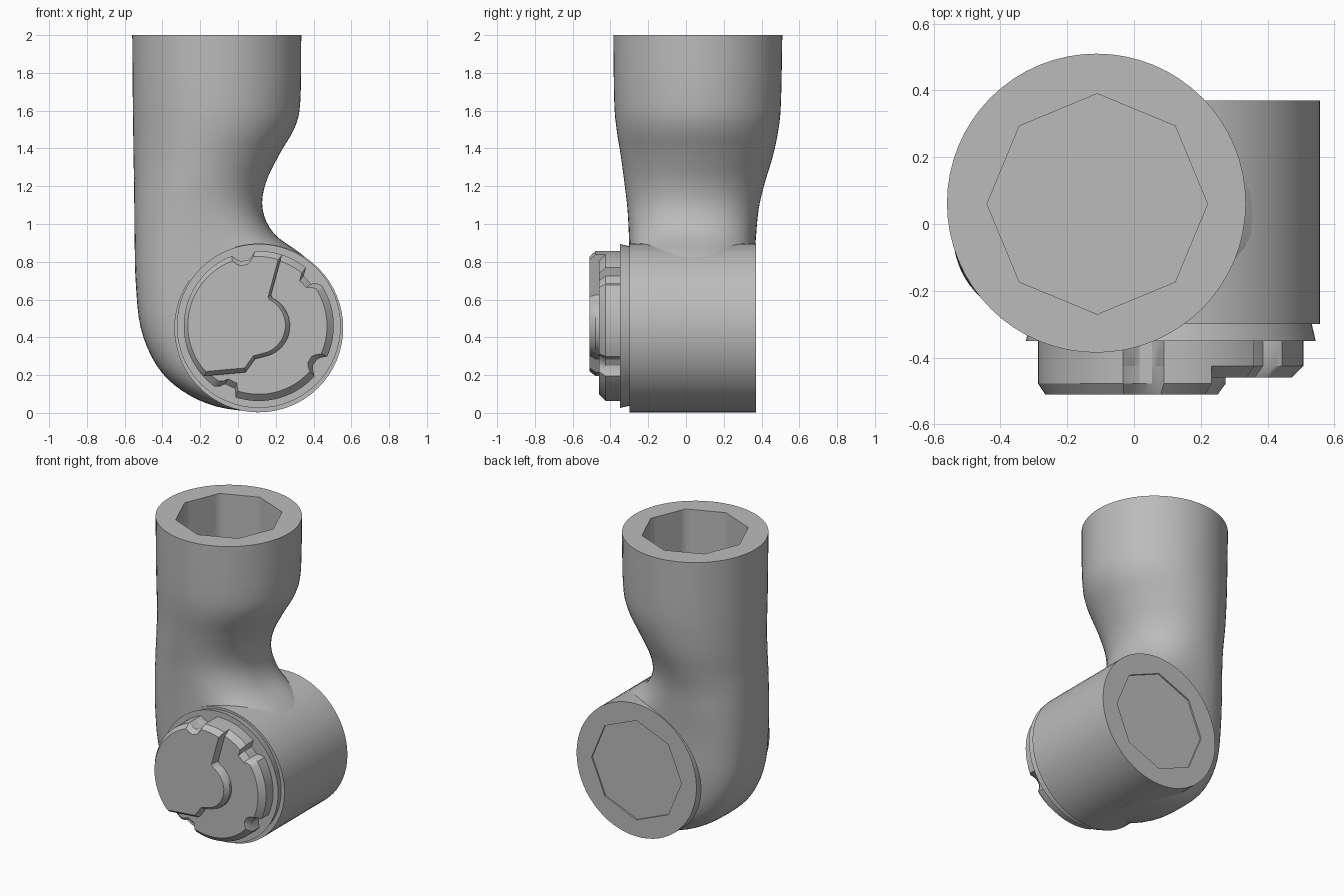
import bpy, bmesh
from math import sin, cos, pi, radians, copysign

cube = bpy.data.objects.get("Cube")
if cube:
    bpy.data.objects.remove(cube, do_unlink=True)

grey = bpy.data.materials.new("plain_grey")
grey.use_nodes = True
grey.diffuse_color = (0.5, 0.5, 0.5, 1)
grey.node_tree.nodes["Principled BSDF"].inputs["Base Color"].default_value = (0.5, 0.5, 0.5, 1)

N = 64
ANGLES = [2 * pi * i / N for i in range(N)]
BARREL = (0.11, 0.45)      # x, z of the horizontal joint
CAP = (0.11, 0.46)         # x, z of the cap and collar


def loft(name, rings, smooth=32):
    """Skin a list of equal-length rings and cap both ends."""
    bm = bmesh.new()
    loops = [[bm.verts.new(p) for p in ring] for ring in rings]
    for a, b in zip(loops, loops[1:]):
        for i in range(len(a)):
            j = (i + 1) % len(a)
            bm.faces.new((a[i], a[j], b[j], b[i]))
    bm.faces.new(loops[0])
    bm.faces.new(loops[-1])
    bmesh.ops.recalc_face_normals(bm, faces=bm.faces)
    mesh = bpy.data.meshes.new(name)
    bm.to_mesh(mesh)
    bm.free()
    mesh.materials.append(grey)
    ob = bpy.data.objects.new(name, mesh)
    bpy.context.collection.objects.link(ob)
    bpy.ops.object.select_all(action='DESELECT')
    ob.select_set(True)
    bpy.context.view_layer.objects.active = ob
    bpy.ops.object.shade_smooth_by_angle(angle=radians(smooth))


def octagon_radius(a, r):
    return r * cos(pi / 8) / cos(a % (pi / 4) - pi / 8)


def socket_ring(z):
    """Eight-sided ring inside the upright opening."""
    return [(-0.11 + octagon_radius(a, 0.33) * cos(a),
             0.06 + octagon_radius(a, 0.33) * sin(a), z) for a in ANGLES]


def disc_ring(y, r, axis, eight=False):
    """Ring around a horizontal axis."""
    radii = [octagon_radius(a, r) if eight else r for a in ANGLES]
    return [(axis[0] + q * cos(a), y, axis[1] + q * sin(a)) for a, q in zip(ANGLES, radii)]


def limb_ring(xo, zo, xi, zi, y0, y1, e):
    """Oval section between an outer and an inner profile point; lower e is boxier."""
    out = []
    for a in ANGLES:
        c = copysign(abs(cos(a)) ** e, cos(a))
        s = copysign(abs(sin(a)) ** e, sin(a))
        t = (1 + c) / 2
        out.append((xo + (xi - xo) * t, (y0 + y1) / 2 + (y1 - y0) / 2 * s, zo + (zi - zo) * t))
    return out


def spline(rows, steps=4):
    """Smoothly interpolate rows of section values."""
    pts = [rows[0]] + rows + [rows[-1]]
    out = []
    for p, q, r, s in zip(pts, pts[1:], pts[2:], pts[3:]):
        for k in range(steps):
            t = k / steps
            out.append([b + t / 2 * (c - a + t * (2 * a - 5 * b + 4 * c - d + t * (3 * (b - c) + d - a)))
                        for a, b, c, d in zip(p, q, r, s)])
    return out + [rows[-1]]


# Bent limb: elbow, neck, sleeve and eight-sided socket
sections = [
    (0.10, 0.003, 0.22, 0.45, -0.29, 0.355, 0.6),
    (-0.12, 0.035, 0.32, 0.50, -0.295, 0.357, 0.6),
    (-0.30, 0.12, 0.40, 0.58, -0.298, 0.358, 0.62),
    (-0.43, 0.25, 0.44, 0.66, -0.30, 0.358, 0.65),
    (-0.515, 0.45, 0.42, 0.755, -0.30, 0.358, 0.68),
    (-0.542, 0.70, 0.33, 0.845, -0.30, 0.36, 0.72),
    (-0.547, 0.90, 0.19, 0.95, -0.302, 0.37, 0.8),
    (-0.549, 1.08, 0.13, 1.08, -0.31, 0.385, 0.9),
    (-0.55, 1.20, 0.148, 1.22, -0.325, 0.415, 0.97),
    (-0.553, 1.35, 0.22, 1.37, -0.345, 0.46, 1),
    (-0.555, 1.50, 0.30, 1.51, -0.368, 0.49, 1),
    (-0.557, 1.65, 0.33, 1.65, -0.38, 0.503, 1),
    (-0.56, 2.0, 0.335, 2.0, -0.385, 0.51, 1),
]
loft("bent_limb", [limb_ring(*s) for s in spline(sections)]
     + [socket_ring(2.0), socket_ring(1.45)], 50)

# Horizontal joint barrel with a shallow recess at the back
loft("joint_barrel", [disc_ring(-0.30, 0.447, BARREL), disc_ring(0.37, 0.447, BARREL),
                      disc_ring(0.37, 0.335, BARREL, True), disc_ring(0.36, 0.335, BARREL, True)])

# Flared collar in front of the barrel
loft("joint_collar", [disc_ring(-0.29, 0.42, CAP), disc_ring(-0.35, 0.434, CAP)])

# Notched cap
NOTCHES = (102, 43, -33, 244)


def cap_point(deg):
    near = min(abs((deg - n + 180) % 360 - 180) for n in NOTCHES)
    r = 0.355 + 0.042 * min(max((near - 5) / 3, 0), 1)
    return (CAP[0] + r * cos(radians(deg)), CAP[1] + r * sin(radians(deg)))


def plate(name, outline, centre, levels):
    """Stack scaled copies of an outline along y."""
    cx, cz = centre
    loft(name, [[(cx + (x - cx) * s, y, cz + (z - cz) * s) for x, z in outline]
                for y, s in levels])


plate("front_cap", [cap_point(d) for d in range(0, 360, 3)], CAP,
      [(-0.34, 1), (-0.425, 1), (-0.46, 0.91)])

# Raised half of the cap with a rounded bulge at the middle
bulge = [(0.11 + 0.165 * cos(radians(d)), 0.46 + 0.165 * sin(radians(d)))
         for d in range(-80, 70, 12)]
edge = [(-0.18, 0.195), (0.04, 0.215), (0.09, 0.285)] + bulge + [(0.175, 0.625)]
plate("raised_cap_half", edge + [cap_point(d) for d in range(72, 220, 3)], (-0.02, 0.5),
      [(-0.41, 1), (-0.478, 1), (-0.51, 0.92)])
